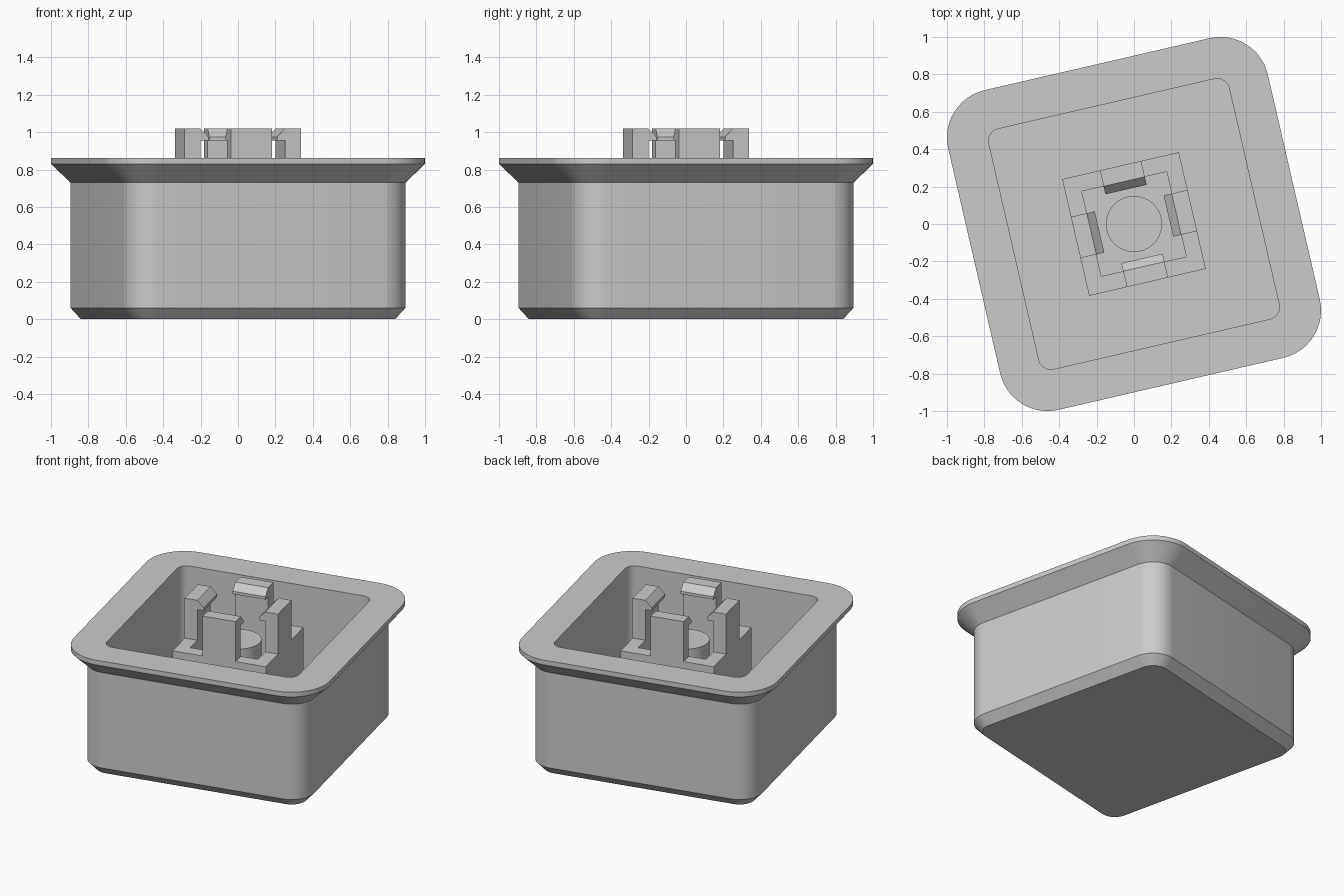
import bpy, bmesh
from math import pi, cos, sin, radians

if "Cube" in bpy.data.objects:
    bpy.data.objects.remove(bpy.data.objects["Cube"])

TURN = radians(13)      # the whole piece sits turned about z
FLOOR = 0.11            # cavity floor height
BASE_TOP = 0.74         # top of the clip base and centre pin

grey = bpy.data.materials.new("plain grey")
grey.use_nodes = True
colour = (0.6, 0.6, 0.6, 1)
grey.diffuse_color = colour
grey.node_tree.nodes["Principled BSDF"].inputs["Base Color"].default_value = colour


def finish(name, bm, angle=0.0, smooth=False):
    bmesh.ops.recalc_face_normals(bm, faces=bm.faces)
    mesh = bpy.data.meshes.new(name)
    bm.to_mesh(mesh)
    bm.free()
    mesh.materials.append(grey)
    obj = bpy.data.objects.new(name, mesh)
    obj.rotation_euler.z = TURN + angle
    bpy.context.collection.objects.link(obj)
    if smooth:
        bpy.ops.object.select_all(action='DESELECT')
        obj.select_set(True)
        bpy.context.view_layer.objects.active = obj
        bpy.ops.object.shade_smooth_by_angle(angle=radians(30))
    return obj


def rounded_square(half, radius, steps):
    """Outline points of a square with rounded corners."""
    points = []
    for k in range(4):
        for i in range(steps + 1):
            a = k * pi / 2 + (i / steps * pi / 2 if steps else 0)
            cx = (half - radius) * (1 if k in (0, 3) else -1)
            cy = (half - radius) * (1 if k in (0, 1) else -1)
            points.append((cx + radius * cos(a), cy + radius * sin(a)))
    return points


def loft(name, sections, steps, closed=False, smooth=False):
    """Skin a stack of (half width, corner radius, height) sections."""
    bm = bmesh.new()
    rings = [[bm.verts.new((x, y, z)) for x, y in rounded_square(h, r, steps)]
             for h, r, z in sections]
    pairs = list(zip(rings, rings[1:]))
    if closed:
        pairs.append((rings[-1], rings[0]))
    else:
        bm.faces.new(rings[0])
        bm.faces.new(rings[-1])
    n = len(rings[0])
    for a, b in pairs:
        for i in range(n):
            j = (i + 1) % n
            bm.faces.new((a[i], a[j], b[j], b[i]))
    return finish(name, bm, smooth=smooth)


# Housing: chamfered foot, straight walls, flared rim, open cavity
loft("housing", [
    (0.717, 0.10, 0.0), (0.772, 0.155, 0.06), (0.772, 0.155, 0.73),
    (0.877, 0.26, 0.83), (0.877, 0.26, 0.863),
    (0.659, 0.066, 0.863), (0.659, 0.066, FLOOR)], 12, smooth=True)

# Square tube that carries the clips
loft("clip_base", [(0.32, 0, FLOOR), (0.32, 0, BASE_TOP),
                   (0.233, 0, BASE_TOP), (0.233, 0, FLOOR)], 0, closed=True)

# Round pin in the middle of the tube
bm = bmesh.new()
bmesh.ops.create_cone(bm, cap_ends=True, segments=48, radius1=0.15,
                      radius2=0.15, depth=BASE_TOP - FLOOR)
bmesh.ops.translate(bm, verts=bm.verts, vec=(0, 0, (BASE_TOP + FLOOR) / 2))
finish("centre_pin", bm, smooth=True)

# Four upright clips with inward hooks, one on each side of the tube
hook_profile = [(0.32, BASE_TOP), (0.32, 1.02), (0.233, 1.02),
                (0.189, 0.975), (0.189, 0.955), (0.233, 0.955),
                (0.233, BASE_TOP)]
for k, side in enumerate(("left", "back", "right", "front")):
    bm = bmesh.new()
    face = bm.faces.new([bm.verts.new((x, -0.113, z)) for x, z in hook_profile])
    extruded = bmesh.ops.extrude_face_region(bm, geom=[face])["geom"]
    moved = [g for g in extruded if isinstance(g, bmesh.types.BMVert)]
    bmesh.ops.translate(bm, verts=moved, vec=(0, 0.226, 0))
    finish(side + "_clip", bm, angle=k * pi / 2)
